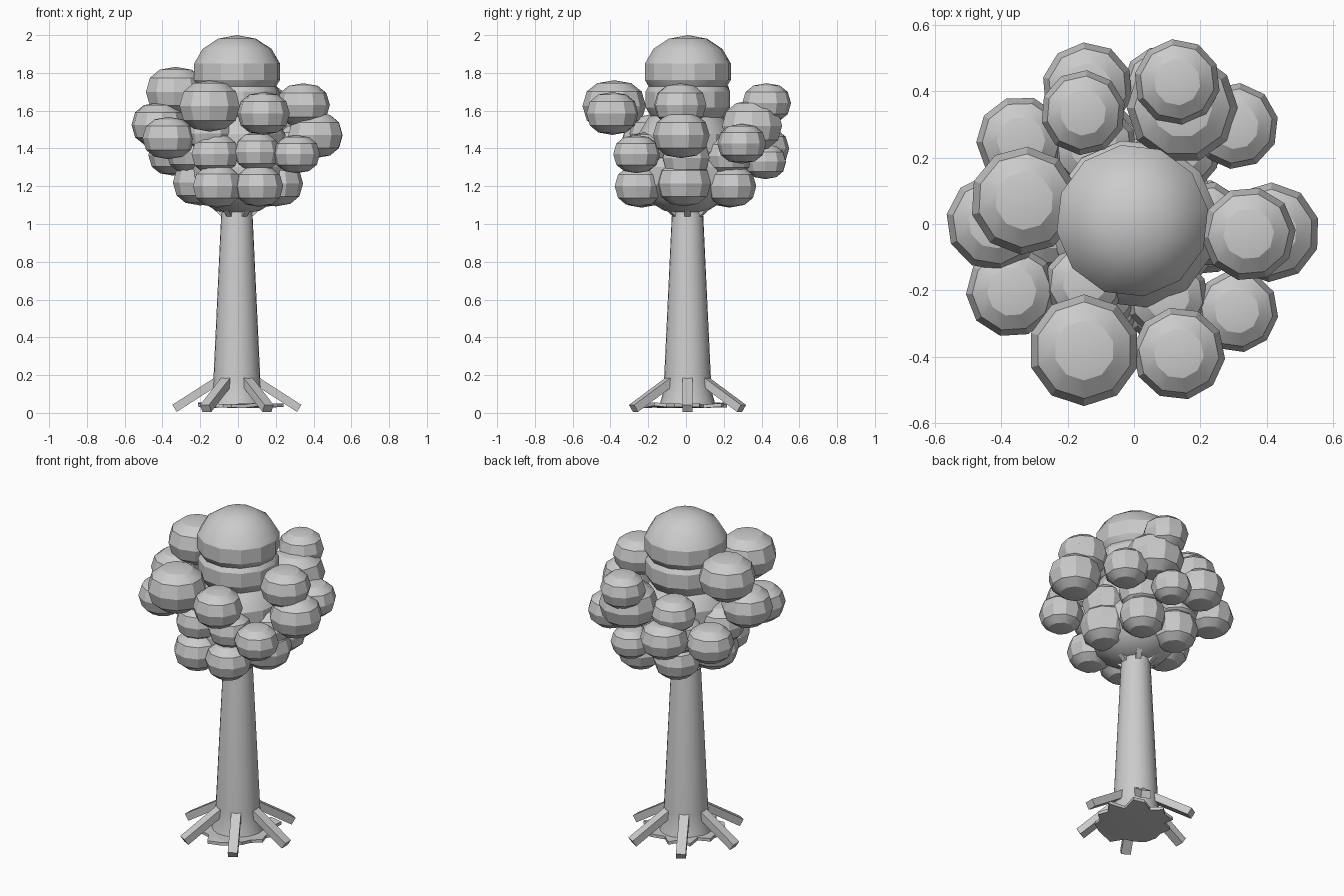
import bpy, bmesh, math, random
from mathutils import Vector, Matrix

if "Cube" in bpy.data.objects:
    bpy.data.objects.remove(bpy.data.objects["Cube"])

random.seed(4)
grey = bpy.data.materials.new("light_grey")
grey.diffuse_color = (0.6, 0.6, 0.6, 1)
grey.use_nodes = True
grey.node_tree.nodes["Principled BSDF"].inputs["Base Color"].default_value = grey.diffuse_color


def finish(name, bm, angle=30):
    bmesh.ops.recalc_face_normals(bm, faces=bm.faces)
    me = bpy.data.meshes.new(name)
    bm.to_mesh(me)
    bm.free()
    me.materials.append(grey)
    ob = bpy.data.objects.new(name, me)
    bpy.context.collection.objects.link(ob)
    bpy.ops.object.select_all(action='DESELECT')
    ob.select_set(True)
    bpy.context.view_layer.objects.active = ob
    bpy.ops.object.shade_smooth_by_angle(angle=math.radians(angle))
    return ob


def ball(name, x, y, z, r, h, seg=10, rings=6, turn=0.15):
    bm = bmesh.new()
    bmesh.ops.create_uvsphere(bm, u_segments=seg, v_segments=rings, radius=1)
    if rings == 6:  # slightly barrel-shaped small balls
        for v in bm.verts:
            if 0.4 < abs(v.co.z) < 0.6:
                v.co.z *= 1.12
            elif 0.8 < abs(v.co.z) < 0.95:
                v.co.z *= 1.02
                v.co.x *= 1.08
                v.co.y *= 1.08
    bm.transform(Matrix.Translation((x, y, z)) @ Matrix.Rotation(turn, 4, 'Z')
                 @ Matrix.Diagonal((r, r, h, 1)))
    finish(name, bm, 27 if rings == 6 else 29)


def beam(name, a, b, w, h):
    a, b = Vector(a), Vector(b)
    d = b - a
    bm = bmesh.new()
    m = (Matrix.Translation((a + b) / 2) @ Matrix.Rotation(math.atan2(d.y, d.x), 4, 'Z')
         @ Matrix.Rotation(-math.atan2(d.z, d.xy.length), 4, 'Y')
         @ Matrix.Diagonal((d.length, w, h, 1)))
    bmesh.ops.create_cube(bm, size=1, matrix=m)
    finish(name, bm)


def lathe(name, profile, seg=24):
    bm = bmesh.new()
    rings = [[bm.verts.new((r * math.cos(t * math.tau / seg), r * math.sin(t * math.tau / seg), z))
              for t in range(seg)] for r, z in profile]
    for a, b in zip(rings, rings[1:]):
        for i in range(seg):
            j = (i + 1) % seg
            bm.faces.new((a[i], a[j], b[j], b[i]))
    bm.faces.new(rings[0])
    bm.faces.new(rings[-1])
    return finish(name, bm)


# Trunk with slight flare at the foot
trunk = lathe("trunk", [(0.15, 0.035), (0.132, 0.1), (0.124, 0.18), (0.083, 1.05), (0.07, 1.12)])
trunk.location = (-0.006, 0.008, 0)

# Jagged ground plate
bm = bmesh.new()
n = 22
low = [bm.verts.new((r * math.cos(i * math.tau / n), r * math.sin(i * math.tau / n),
                     0.025 + random.uniform(0, 0.015)))
       for i in range(n) for r in [random.choice((0.17, 0.19, 0.22, 0.25))]]
face = bm.faces.new(low)
ext = bmesh.ops.extrude_face_region(bm, geom=[face])
for v in ext["geom"]:
    if isinstance(v, bmesh.types.BMVert):
        v.co.z += 0.018
bmesh.ops.triangulate(bm, faces=[f for f in bm.faces if len(f.verts) > 4])
finish("ground_plate", bm)

# Roots and short branches
for i in range(6):
    c, s = math.cos(i * math.tau / 6), math.sin(i * math.tau / 6)
    ox, oy = -0.006, 0.008
    beam(f"root_{i}", (ox + 0.09 * c, oy + 0.09 * s, 0.178),
         (ox + 0.33 * c, oy + 0.33 * s, 0.024), 0.055, 0.044)
    beam(f"branch_{i}", (ox + 0.05 * c, oy + 0.05 * s, 1.03), (ox + 0.2 * c, oy + 0.2 * s, 1.17), 0.03, 0.03)

# Central foliage column
ball("crown_top", -0.005, 0.01, 1.806, 0.236, 0.194, 12, 7)
ball("crown_upper", -0.005, 0.01, 1.66, 0.232, 0.19, 12, 7)
ball("crown_core", 0, 0, 1.43, 0.26, 0.21, 12, 7)
ball("crown_bottom", 0, 0, 1.255, 0.27, 0.205, 12, 7)

# Outer foliage balls: x, y, z, radius
outer = [(-0.15, -0.38, 1.625, 0.168), (0.135, -0.39, 1.585, 0.14), (0.345, -0.03, 1.63, 0.142),
         (0.41, -0.025, 1.47, 0.15), (0.31, -0.262, 1.37, 0.125), (-0.368, -0.203, 1.455, 0.138),
         (-0.33, 0.07, 1.70, 0.163), (-0.42, 0.005, 1.525, 0.146), (-0.34, 0.25, 1.365, 0.135),
         (-0.153, 0.335, 1.53, 0.128), (0.13, 0.427, 1.64, 0.13), (0.145, 0.35, 1.52, 0.167),
         (0.305, 0.295, 1.425, 0.13), (-0.14, 0.41, 1.4, 0.137), (0.08, 0.42, 1.33, 0.114)]
for i, (x, y, z, r) in enumerate(outer):
    ball(f"leaf_ball_{i}", x, y, z, r, r * 0.81, turn=i * 0.2)

# Lower foliage ring and fill ring above it
lower = [(-0.11, -0.235, 1.2, 0.135), (0.11, -0.25, 1.2, 0.13), (0.2, -0.01, 1.215, 0.145),
         (0.14, 0.24, 1.2, 0.132), (-0.1, 0.23, 1.2, 0.135), (-0.2, 0.02, 1.22, 0.145),
         (-0.12, -0.21, 1.37, 0.13), (0.1, -0.22, 1.38, 0.125), (0.21, 0, 1.35, 0.13),
         (0.13, 0.22, 1.36, 0.13), (-0.12, 0.23, 1.36, 0.13), (-0.24, 0, 1.38, 0.14),
         (-0.15, -0.18, 1.48, 0.12)]
for i, (x, y, z, r) in enumerate(lower):
    ball(f"inner_leaf_ball_{i}", x, y, z, r, r * 0.84, turn=i * 0.2)
